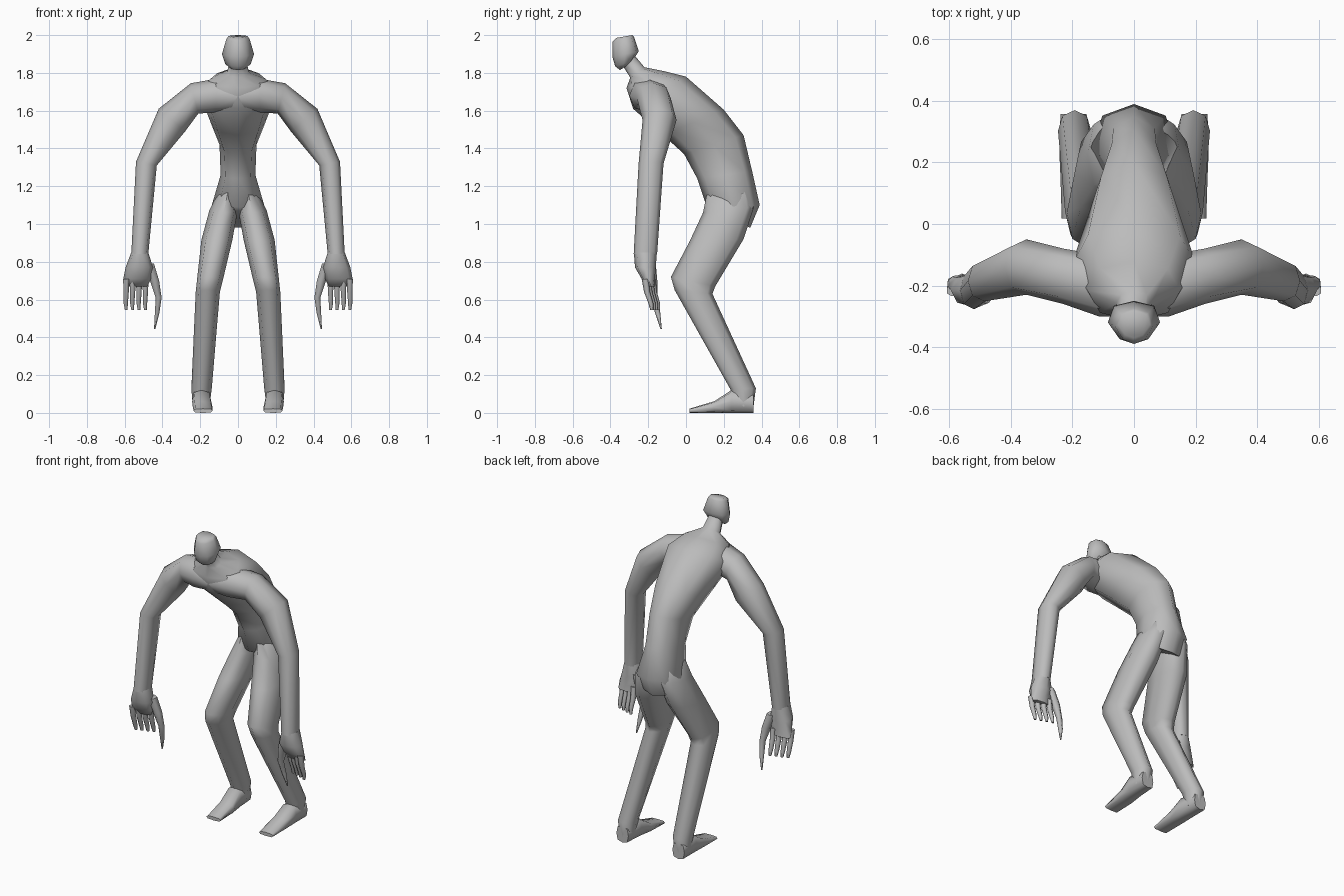
import bpy
import bmesh
from math import cos, sin, tau, radians
from mathutils import Vector

cube = bpy.data.objects.get("Cube")
if cube:
    bpy.data.objects.remove(cube, do_unlink=True)

SKIN = bpy.data.materials.new("grey_skin")
SKIN.use_nodes = True
GREY = (0.5, 0.5, 0.5, 1)
SKIN.diffuse_color = GREY
SKIN.node_tree.nodes["Principled BSDF"].inputs["Base Color"].default_value = GREY


def spow(v, p):
    return abs(v) ** p * (1 if v >= 0 else -1)


def loft(name, sections, axis, sides=8, power=0.9, taper=0.0, mirror=False, angle=65):
    """Skin rings; each ring spans point a to point b, with a half width along axis."""
    bm = bmesh.new()
    axis = Vector(axis)
    rings = []
    for a, b, half in sections:
        a, b = Vector(a), Vector(b)
        mid, reach = (a + b) / 2, (b - a) / 2
        ring = []
        for i in range(sides):
            c, s = cos(tau * i / sides), sin(tau * i / sides)
            width = half * (1 + taper * min(s, 0))
            ring.append(bm.verts.new(mid + axis * width * spow(c, power) + reach * spow(s, power)))
        rings.append(ring)
    for r, q in zip(rings, rings[1:]):
        for i in range(sides):
            j = (i + 1) % sides
            bm.faces.new((r[i], r[j], q[j], q[i]))
    bm.faces.new(rings[0])
    bm.faces.new(rings[-1])
    bmesh.ops.recalc_face_normals(bm, faces=bm.faces[:])
    mesh = bpy.data.meshes.new(name)
    bm.to_mesh(mesh)
    bm.free()
    mesh.materials.append(SKIN)
    obj = bpy.data.objects.new(name, mesh)
    bpy.context.collection.objects.link(obj)
    if mirror:
        obj.modifiers.new("both_sides", "MIRROR")
    bpy.ops.object.select_all(action="DESELECT")
    obj.select_set(True)
    bpy.context.view_layer.objects.active = obj
    bpy.ops.object.shade_smooth_by_angle(angle=radians(angle))


def profile(rows):
    """Rows of centre x, front y, front z, back y, back z, half width."""
    return [((x, fy, fz), (x, by, bz), half) for x, fy, fz, by, bz, half in rows]


X, Y = (1, 0, 0), (0, 1, 0)

# Hunched trunk from neck to pelvis
loft("torso", profile([
    (0, -.33, 1.83, -.27, 1.89, .045),
    (0, -.295, 1.775, -.22, 1.83, .058),
    (0, -.315, 1.72, -.12, 1.81, .15),
    (0, -.28, 1.61, 0, 1.78, .205),
    (0, -.12, 1.47, .2, 1.605, .145),
    (0, -.01, 1.37, .305, 1.47, .098),
    (0, .06, 1.24, .35, 1.28, .092),
    (0, .11, 1.09, .39, 1.10, .14),
    (0, .17, 1.06, .34, .98, .10)]), X)

# Small head narrowing to the face
loft("head", profile([
    (0, -.37, 1.985, -.285, 2.0, .052),
    (0, -.39, 1.965, -.275, 1.99, .062),
    (0, -.39, 1.885, -.25, 1.915, .085),
    (0, -.375, 1.835, -.285, 1.86, .068),
    (0, -.35, 1.815, -.31, 1.84, .045)]), X, power=0.75, taper=0.4)

# Bent legs, the tops tucked inside the pelvis
loft("legs", profile([
    (.045, .12, 1.21, .33, 1.23, .03),
    (.076, .09, 1.06, .36, 1.09, .075),
    (.112, .02, .91, .305, .92, .082),
    (.15, -.08, .72, .155, .67, .068),
    (.16, -.06, .65, .14, .63, .064),
    (.193, .235, .125, .37, .13, .054),
    (.195, .25, .04, .357, .03, .044)]), X, mirror=True)

# Flat wedge feet, running heel to toe
loft("feet", [((x, y, 0), (x, y, top), half) for x, y, top, half in (
    (.197, .358, .1, .042), (.193, .24, .12, .05),
    (.187, .15, .062, .052), (.185, .018, .022, .05))],
    X, power=0.6, mirror=True)

# Shoulders and long arms, each ring from the lower inner edge to the upper outer edge
loft("arms", [((x1, y, z1), (x2, y, z2), half) for x1, z1, x2, z2, y, half in (
    (0, 1.60, 0, 1.75, -.2, .1),
    (.12, 1.59, .11, 1.77, -.2, .1),
    (.21, 1.585, .25, 1.745, -.17, .09),
    (.28, 1.49, .42, 1.61, -.14, .09),
    (.43, 1.31, .54, 1.33, -.185, .066),
    (.475, .84, .565, .84, -.215, .062))], Y, mirror=True)

# Palms
loft("palms", [((x1, y, z), (x2, y, z), half) for x1, x2, z, y, half in (
    (.475, .565, .85, -.215, .061),
    (.45, .595, .77, -.215, .055),
    (.46, .607, .71, -.2, .035),
    (.48, .605, .67, -.185, .022))], Y, mirror=True)

# Four curled fingers on each hand
for i, label in enumerate(("index", "middle", "ring", "little")):
    x, y = .49 + .034 * i, -.165 - .012 * i
    loft(label + "_fingers", [((x + dx - r, y + dy, z), (x + dx + r, y + dy, z), r)
         for dx, dy, z, r in ((0, -.015, .71, .019), (0, -.005, .64, .016),
                              (.002, .015, .58, .013), (0, .02, .545, .008))],
         Y, sides=6, power=1, mirror=True)

# Long pointed thumbs
loft("thumbs", [((x - r, y, z), (x + r, y, z), r) for x, y, z, r in (
    (.475, -.195, .79, .035), (.442, -.18, .70, .028),
    (.42, -.17, .61, .018), (.428, -.15, .53, .014), (.441, -.132, .445, .004))],
    Y, sides=6, power=1, mirror=True)
